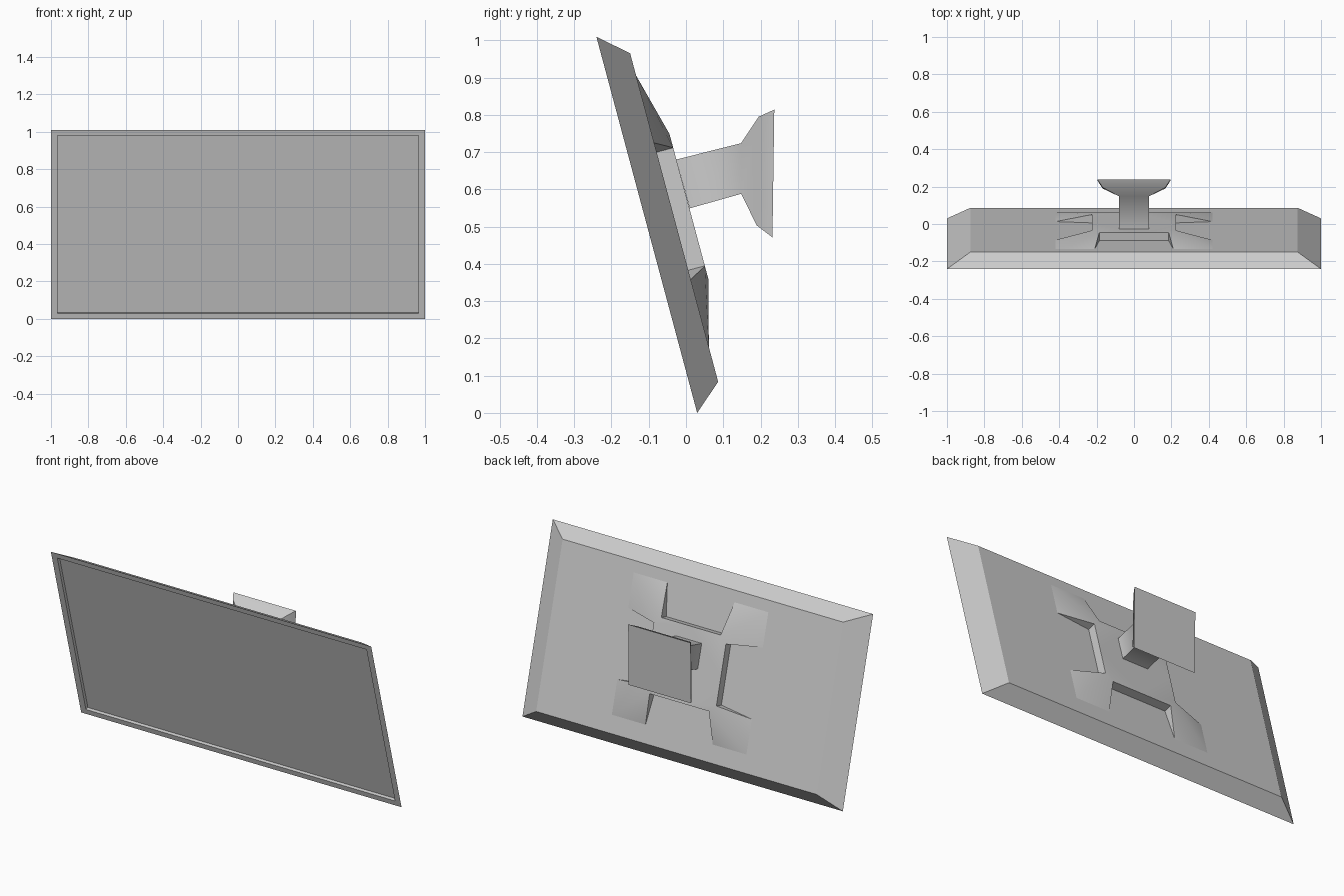
import bpy, bmesh
from math import radians
from mathutils import Matrix

if "Cube" in bpy.data.objects:
    bpy.data.objects.remove(bpy.data.objects["Cube"])

# Panel frame: x across, y out of the back, z up the screen; tilted 15 degrees
TILT = Matrix.Translation((0, 0.03, 0)) @ Matrix.Rotation(radians(15), 4, 'X')


def finish(bm, name, matrix=None):
    mesh = bpy.data.meshes.new(name)
    bm.to_mesh(mesh)
    bm.free()
    ob = bpy.data.objects.new(name, mesh)
    bpy.context.collection.objects.link(ob)
    if matrix:
        ob.matrix_world = matrix
    return ob


def loft(bm, rings):
    """Skin a list of equal point rings and cap both ends."""
    loops = [[bm.verts.new(p) for p in r] for r in rings]
    for a, b in zip(loops, loops[1:]):
        for i in range(len(a)):
            j = (i + 1) % len(a)
            bm.faces.new((a[i], a[j], b[j], b[i]))
    caps = [bm.faces.new(loops[0]), bm.faces.new(loops[-1])]
    bmesh.ops.recalc_face_normals(bm, faces=bm.faces)
    return loops, caps


def rect(hx, y_lo, z_lo, y_hi, z_hi):
    return [(-hx, y_lo, z_lo), (hx, y_lo, z_lo), (hx, y_hi, z_hi), (-hx, y_hi, z_hi)]


# Television body: tapered back, front bezel and recessed screen
H = 1.045
bm = bmesh.new()
loft(bm, [rect(hx, y, lo, y, H - lo) for hx, y, lo in (
    (0.875, 0.076, 0.066), (1.0, 0, 0), (0.965, 0, 0.03), (0.965, 0.018, 0.03))])
finish(bm, "television_body", TILT)

# Wall bracket: one quarter of the plate with its splayed foot, mirrored twice
TOP, BASE = 0.122, 0.076
bm = bmesh.new()
V = lambda x, z, y: bm.verts.new((x, y, z))
c, t, s = V(0, 0, TOP), V(0, 0.202, TOP), V(0.225, 0, TOP)
a, b = V(0.185, 0.202, TOP), V(0.225, 0.164, TOP)
t0, s0 = V(0, 0.202, BASE), V(0.225, 0, BASE)
a0, b0 = V(0.185, 0.202, BASE), V(0.225, 0.164, BASE)
p1, p2, p3 = V(0.21, 0.377, BASE), V(0.42, 0.377, BASE), V(0.42, 0.19, BASE)
plate = bm.faces.new((c, t, a, b, s))
for f in ((a, p1, p2), (a, p2, b), (b, p2, p3),
          (t, t0, a0, a), (a, a0, p1), (b, p3, b0), (b, b0, s0, s)):
    bm.faces.new(f)
bmesh.ops.recalc_face_normals(bm, faces=bm.faces)
if plate.normal.y < 0:
    bmesh.ops.reverse_faces(bm, faces=bm.faces)
bracket = finish(bm, "wall_bracket", TILT @ Matrix.Translation((0, 0, 0.54)))
bracket.data.shade_smooth()
bracket.data.set_sharp_from_angle(angle=radians(35))
mirror = bracket.modifiers.new("mirror", 'MIRROR')
mirror.use_axis = (True, False, True)

# Support arm flaring into the square wall plate
bm = bmesh.new()
loops, caps = loft(bm, [
    rect(0.08, 0.01, 0.549, -0.026, 0.68),
    rect(0.08, 0.148, 0.588, 0.148, 0.724),
    rect(0.168, 0.19, 0.503, 0.195, 0.795),
    rect(0.195, 0.232, 0.471, 0.237, 0.814)])
ring_of = {v: i for i, loop in enumerate(loops) for v in loop}
for f in bm.faces:
    f.smooth = f not in caps
for e in bm.edges:  # corners stay crisp, the flare shades smoothly
    i, j = (ring_of[v] for v in e.verts)
    e.smooth = i == j and i in (1, 2)
finish(bm, "support_arm")
